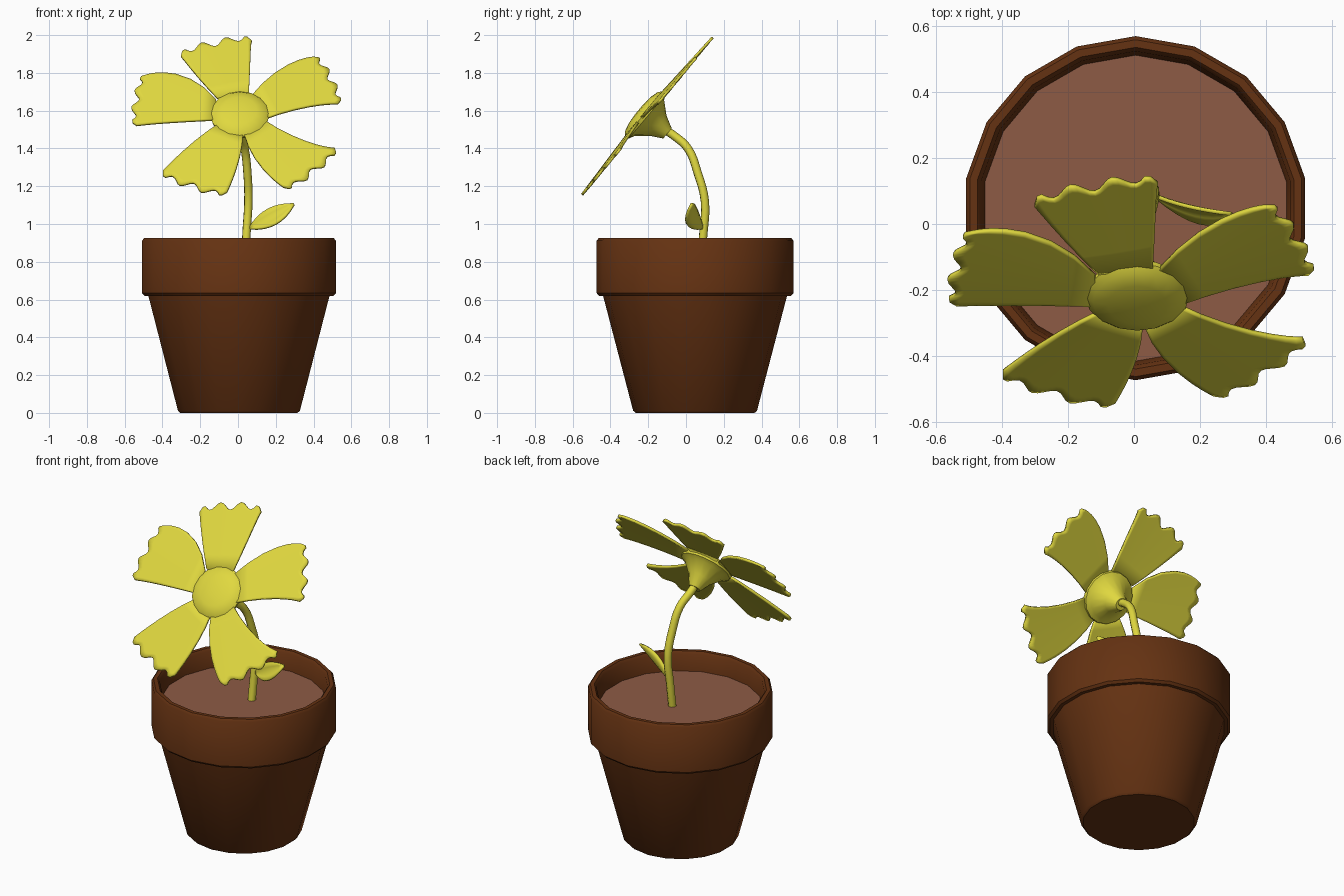
import bpy, bmesh, math
from mathutils import Vector

if "Cube" in bpy.data.objects:
    bpy.data.objects.remove(bpy.data.objects["Cube"])

SIDES = 18
POT_C = Vector((0.005, 0.048, 0))
HEAD_C = Vector((0.01, -0.225, 1.585))
HEAD_N = Vector((0, -0.77, 0.64)).normalized()


def material(name, rgb):
    m = bpy.data.materials.new(name)
    m.diffuse_color = (*rgb, 1)
    m.use_nodes = True
    m.node_tree.nodes["Principled BSDF"].inputs["Base Color"].default_value = m.diffuse_color
    return m


YELLOW = material("petal yellow", (0.75, 0.69, 0.05))
CLAY = material("dark clay", (0.13, 0.032, 0.006))
SOIL = material("soil", (0.27, 0.105, 0.06))


def finish(bm, name, mat, angle=40):
    bmesh.ops.recalc_face_normals(bm, faces=bm.faces)
    me = bpy.data.meshes.new(name)
    bm.to_mesh(me)
    bm.free()
    me.materials.append(mat)
    ob = bpy.data.objects.new(name, me)
    bpy.context.collection.objects.link(ob)
    bpy.ops.object.select_all(action='DESELECT')
    bpy.context.view_layer.objects.active = ob
    ob.select_set(True)
    bpy.ops.object.shade_smooth_by_angle(angle=math.radians(angle))
    return ob


def skin(bm, rings, closed):
    """Bridge rows of vertices with quads."""
    for a, b in zip(rings, rings[1:]):
        n = len(a)
        for i in range(n if closed else n - 1):
            j = (i + 1) % n
            bm.faces.new((a[i], a[j], b[j], b[i]))


def lathe(name, profile, origin, axis, sides, mat, cap_start=True, cap_end=True):
    """Spin (radius, height) points around an axis."""
    bm = bmesh.new()
    rot = Vector((0, 0, 1)).rotation_difference(axis)
    rings = []
    for r, h in profile:
        ring = []
        for k in range(sides):
            a = math.pi / 2 + math.tau * k / sides
            ring.append(bm.verts.new(origin + rot @ Vector((r * math.cos(a), r * math.sin(a), h))))
        rings.append(ring)
    skin(bm, rings, True)
    if cap_start:
        bm.faces.new(rings[0])
    if cap_end:
        bm.faces.new(rings[-1])
    return finish(bm, name, mat)


def through(a, m, b, t):
    """Quadratic curve from a to b passing through m halfway."""
    c = 2 * m - (a + b) / 2
    return a * (1 - t) ** 2 + c * 2 * t * (1 - t) + b * t * t


def sheet(name, rows, thickness):
    bm = bmesh.new()
    skin(bm, [[bm.verts.new(p) for p in row] for row in rows], False)
    ob = finish(bm, name, YELLOW)
    mod = ob.modifiers.new("thickness", 'SOLIDIFY')
    mod.thickness = thickness
    mod.offset = 0
    return ob


# Pot with a thick rim, and the soil inside it
UP = Vector((0, 0, 1))
lathe("pot", [(0.315, 0), (0.328, 0.012), (0.487, 0.62), (0.508, 0.62), (0.521, 0.634),
              (0.521, 0.912), (0.51, 0.925), (0.487, 0.925), (0.475, 0.91), (0.462, 0.80)],
      POT_C, UP, SIDES, CLAY, cap_end=False)
lathe("soil", [(0.464, 0.79), (0.464, 0.81)], POT_C, UP, SIDES, SOIL)

# Flower head: shallow dome in front, funnel behind
lathe("flower_head", [(0.03, 0.032), (0.09, 0.027), (0.135, 0.015), (0.157, -0.005), (0.152, -0.025),
                      (0.125, -0.038), (0.07, -0.10), (0.035, -0.165)],
      HEAD_C, HEAD_N, 16, YELLOW)

# Petals: two side edges each (base, middle, tip as x, z), joined by a scalloped tip
PETALS = {
    "petal_right": [((0.16, 1.55), (0.34, 1.615), (0.55, 1.645)),
                    ((0.08, 1.69), (0.23, 1.82), (0.42, 1.89))],
    "petal_top": [((0.065, 1.70), (0.065, 1.87), (0.065, 1.99)),
                  ((-0.13, 1.68), (-0.23, 1.80), (-0.31, 1.91))],
    "petal_left": [((-0.14, 1.67), (-0.29, 1.78), (-0.51, 1.79)),
                   ((-0.14, 1.545), (-0.33, 1.54), (-0.56, 1.525))],
    "petal_lower_left": [((-0.12, 1.52), (-0.26, 1.41), (-0.41, 1.26)),
                         ((0.03, 1.46), (0.0, 1.32), (-0.07, 1.15))],
    "petal_lower_right": [((0.035, 1.46), (0.11, 1.32), (0.26, 1.18)),
                          ((0.155, 1.545), (0.32, 1.45), (0.53, 1.385))],
}
STEPS = (0, 0.2, 0.4, 0.6, 0.75, 0.86, 0.94, 1)
COLS = 24
CENTRE = Vector((HEAD_C.x, HEAD_C.z))

for name, edges in PETALS.items():
    (a0, a1, a2), (b0, b1, b2) = [[Vector(p) for p in e] for e in edges]
    a0, b0 = a0.lerp(CENTRE, 0.15), b0.lerp(CENTRE, 0.15)
    out = ((a2 + b2) / 2 - CENTRE).normalized()
    rows = []
    for t in STEPS:
        row = []
        for i in range(COLS + 1):
            s = i / COLS
            p = through(a0, a1, a2, t).lerp(through(b0, b1, b2, t), s)
            # four lobes with rounded outer corners
            lobe = 0.017 * math.cos(math.tau * 3 * s) + 0.004
            lobe -= 0.045 * max(0, 1 - min(s, 1 - s) * 12) ** 1.5
            p = p + out * lobe * t ** 5
            d = p - CENTRE
            r = math.hypot(d.x, d.y / 0.77)
            y = 0.155 - (2.0 - p.y) * 0.833 - 0.035 * max(0, 1 - r / 0.58)
            row.append(Vector((p.x, y, p.y)))
        rows.append(row)
    sheet(name, rows, 0.014)

# Bent stem
curve = bpy.data.curves.new("stem", 'CURVE')
curve.dimensions = '3D'
curve.bevel_depth = 0.023
curve.bevel_resolution = 2
curve.use_fill_caps = True
curve.resolution_u = 4
path = [(0.04, 0.075, 0.79), (0.045, 0.092, 0.95), (0.055, 0.10, 1.12), (0.05, 0.062, 1.27),
        (0.035, 0.01, 1.40), (0.015, -0.06, 1.465), (0.01, -0.13, 1.51)]
spline = curve.splines.new('BEZIER')
spline.bezier_points.add(len(path) - 1)
for bp, co in zip(spline.bezier_points, path):
    bp.co = co
    bp.handle_left_type = bp.handle_right_type = 'AUTO'
curve.materials.append(YELLOW)
bpy.context.collection.objects.link(bpy.data.objects.new("stem", curve))

# Cupped leaf on the stem
base, tip = Vector((0.055, 0.09, 0.975)), Vector((0.30, 0.03, 1.11))
upper, middle, lower = Vector((0.155, 0.055, 1.08)), Vector((0.175, 0.045, 1.03)), Vector((0.20, 0.002, 1.0))
leaf_rows = []
for k in range(9):
    t = 0.02 + 0.96 * k / 8
    leaf_rows.append([through(base, through(upper, middle, lower, s / 4), tip, t) for s in range(5)])
sheet("leaf", leaf_rows, 0.012)
